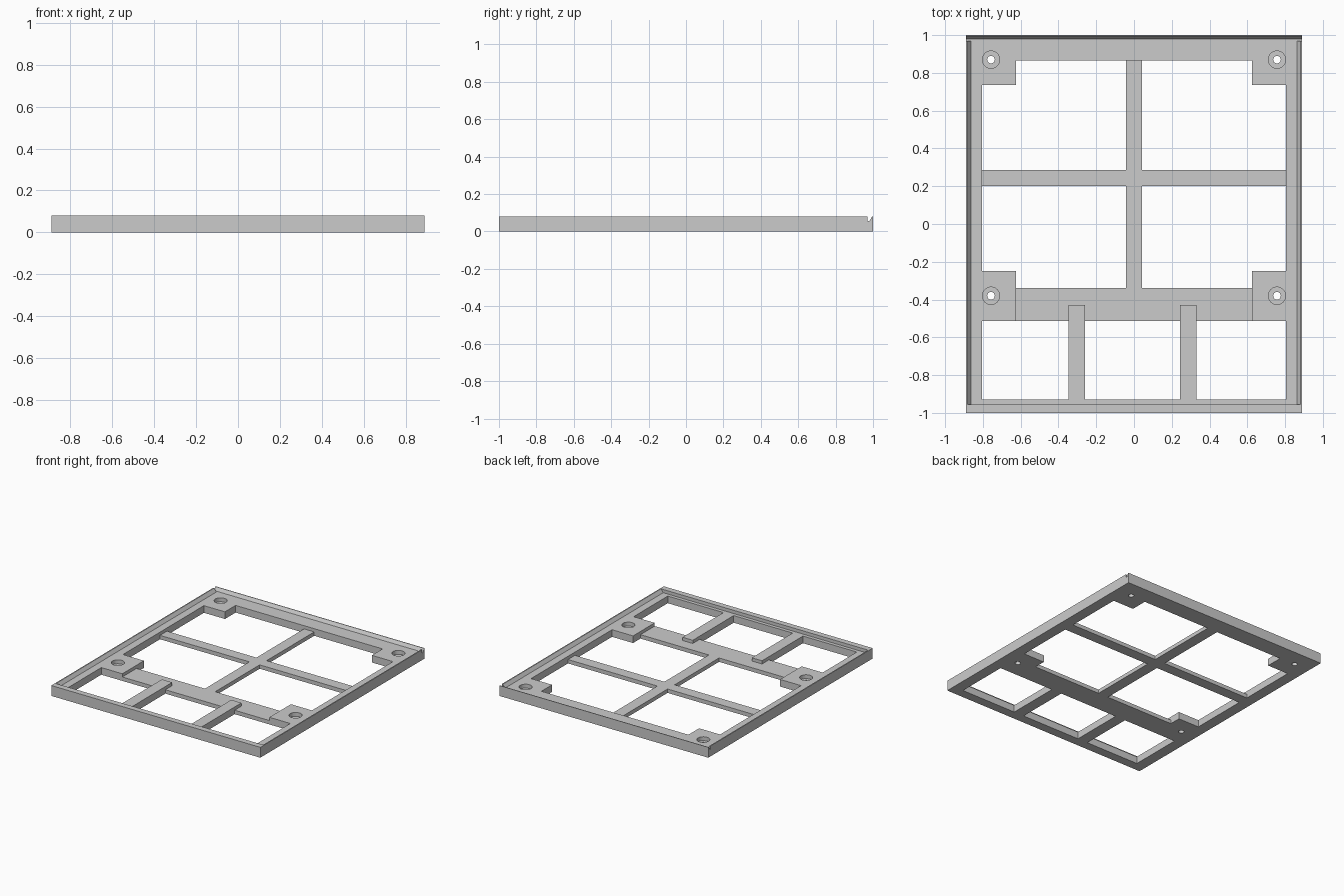
import bpy, bmesh
from mathutils import Vector

cube = bpy.data.objects.get("Cube")
if cube:
    bpy.data.objects.remove(cube, do_unlink=True)

# Material
grey = bpy.data.materials.new("light_grey")
grey.use_nodes = True
grey.diffuse_color = (0.6, 0.6, 0.6, 1)
grey.node_tree.nodes["Principled BSDF"].inputs["Base Color"].default_value = grey.diffuse_color

HALF_W, HALF_L, TALL = 0.89, 1.0, 0.08
LEDGE, BAR = 0.055, 0.03            # top heights of the ledge and of the thin bars
IN_X, PAD_X = 0.805, 0.626          # inner edges of the side ledges and corner pads
HALF_BAR = 0.0435
TOP = 0.1                           # cutters reach past the top


def prism(name, profile, axis, lo, hi):
    """Extrude a 2D profile along x, y or z from lo to hi."""
    place = {"x": lambda a, b: (lo, a, b),
             "y": lambda a, b: (a, lo, b),
             "z": lambda a, b: (a, b, lo)}[axis]
    direction = {"x": (1, 0, 0), "y": (0, 1, 0), "z": (0, 0, 1)}[axis]
    bm = bmesh.new()
    face = bm.faces.new([bm.verts.new(place(a, b)) for a, b in profile])
    out = bmesh.ops.extrude_face_region(bm, geom=[face])
    moved = [g for g in out["geom"] if isinstance(g, bmesh.types.BMVert)]
    bmesh.ops.translate(bm, verts=moved, vec=Vector(direction) * (hi - lo))
    bmesh.ops.recalc_face_normals(bm, faces=bm.faces)
    mesh = bpy.data.meshes.new(name)
    bm.to_mesh(mesh)
    bm.free()
    mesh.materials.append(grey)
    obj = bpy.data.objects.new(name, mesh)
    bpy.context.collection.objects.link(obj)
    return obj


def box(name, x0, x1, y0, y1, z0, z1):
    return prism(name, [(x0, y0), (x1, y0), (x1, y1), (x0, y1)], "z", z0, z1)


def drill(x, y, radius, z0, z1):
    bpy.ops.mesh.primitive_cylinder_add(vertices=32, radius=radius, depth=z1 - z0,
                                        location=(x, y, (z0 + z1) / 2))
    return bpy.context.object


def cut(target, cutter):
    cutter.hide_render = True
    mod = target.modifiers.new("cut", "BOOLEAN")
    mod.operation, mod.solver, mod.object = "DIFFERENCE", "EXACT", cutter
    bpy.context.view_layer.update()
    graph = bpy.context.evaluated_depsgraph_get()
    mesh = bpy.data.meshes.new_from_object(target.evaluated_get(graph))
    target.modifiers.clear()
    target.data = mesh
    bpy.data.objects.remove(cutter, do_unlink=True)


# Outer frame
frame = box("frame", -HALF_W, HALF_W, -HALF_L, HALF_L, 0, TALL)

# Sliding groove with sloped side walls, and the notch in front of the back lip
cut(frame, prism("groove_cutter", [(-0.863, LEDGE), (0.863, LEDGE), (0.897, TOP), (-0.897, TOP)],
                 "y", -0.955, 0.975))
cut(frame, prism("notch_cutter", [(0.97, LEDGE), (0.98, LEDGE), (1.007, TOP), (0.97, TOP)],
                 "x", -1, 1))

# Window openings, leaving the four corner pads
for x, y0, y1 in ((PAD_X, -0.6, 0.865), (IN_X, -0.25, 0.735), (IN_X, -0.928, -0.513)):
    cut(frame, box("window_cutter", -x, x, y0, y1, -TOP, TOP))

# Counterbored screw holes
for x in (-0.757, 0.757):
    for y in (-0.38, 0.87):
        cut(frame, drill(x, y, 0.046, 0.025, TOP))
        cut(frame, drill(x, y, 0.02, -TOP, TOP))

for mat_index in range(len(frame.data.materials) - 1, 0, -1):
    frame.data.materials.pop(index=mat_index)
for poly in frame.data.polygons:
    poly.material_index = 0

# Thin bars
box("cross_bar", -PAD_X, PAD_X, -0.513, -0.34, 0, BAR)
box("centre_bar", -HALF_BAR, HALF_BAR, -0.34, 0.865, 0, BAR)
box("left_middle_bar", HALF_BAR, IN_X, 0.201, 0.286, 0, BAR)
box("right_middle_bar", -IN_X, -HALF_BAR, 0.201, 0.286, 0, BAR)

# Front bars that step up over the cross bar
step = [(-0.928, 0), (-0.513, 0), (-0.513, BAR), (-0.43, BAR), (-0.43, LEDGE), (-0.928, LEDGE)]
for name, x in (("right_front_bar", -0.303), ("left_front_bar", 0.287)):
    prism(name, step, "x", x - HALF_BAR, x + HALF_BAR)
